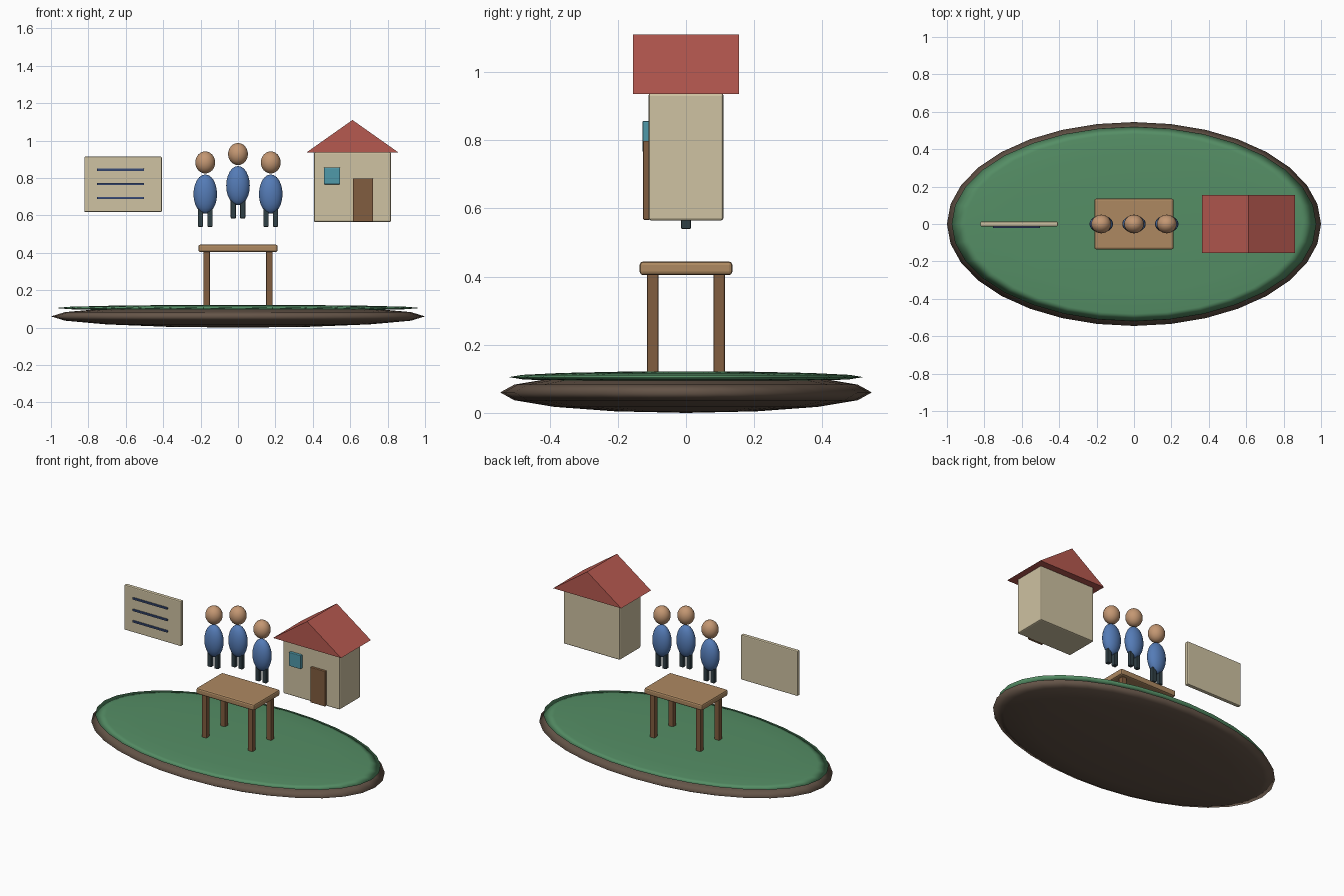
import bpy, bmesh
from mathutils import Matrix, Vector

if "Cube" in bpy.data.objects:
    bpy.data.objects.remove(bpy.data.objects["Cube"])


def material(name, rgb):
    m = bpy.data.materials.new(name)
    m.diffuse_color = (*rgb, 1)
    m.use_nodes = True
    m.node_tree.nodes["Principled BSDF"].inputs["Base Color"].default_value = m.diffuse_color
    return m


EARTH = material("earth", (0.13, 0.09, 0.065))
GRASS = material("grass", (0.09, 0.27, 0.13))
WOOD = material("light wood", (0.42, 0.25, 0.12))
DARK_WOOD = material("dark wood", (0.22, 0.11, 0.05))
CREAM = material("cream", (0.62, 0.54, 0.36))
RED = material("roof red", (0.47, 0.10, 0.08))
TEAL = material("glass teal", (0.08, 0.32, 0.40))
NAVY = material("ink navy", (0.04, 0.07, 0.18))
BLUE = material("cloth blue", (0.09, 0.20, 0.47))
SKIN = material("skin", (0.55, 0.31, 0.17))
SLATE = material("trouser slate", (0.03, 0.05, 0.06))


def finish(name, bm, mat, smooth=False):
    bmesh.ops.recalc_face_normals(bm, faces=bm.faces)
    for f in bm.faces:
        f.smooth = smooth
    mesh = bpy.data.meshes.new(name)
    bm.to_mesh(mesh)
    bm.free()
    mesh.materials.append(mat)
    ob = bpy.data.objects.new(name, mesh)
    bpy.context.collection.objects.link(ob)
    return ob


def box(name, x, y, z, mat, bevel=0.004):
    """Box from (min, max) ranges, with softened edges."""
    bm = bmesh.new()
    size = [r[1] - r[0] for r in (x, y, z)]
    centre = [(r[0] + r[1]) / 2 for r in (x, y, z)]
    bmesh.ops.create_cube(bm, size=1, matrix=Matrix.LocRotScale(None, None, Vector(size)))
    ob = finish(name, bm, mat)
    ob.location = centre
    if bevel:
        mod = ob.modifiers.new("soft edges", 'BEVEL')
        mod.width = bevel
        mod.segments = 2
    return ob


def ellipsoid(name, centre, radii, mat, segments=24, rings=12):
    bm = bmesh.new()
    bmesh.ops.create_uvsphere(bm, u_segments=segments, v_segments=rings, radius=1,
                              matrix=Matrix.LocRotScale(None, None, Vector(radii)))
    ob = finish(name, bm, mat, smooth=True)
    ob.location = centre
    return ob


# Oval ground: earth with a thin lawn on top
ellipsoid("earth_base", (0, 0, 0.06), (1, 0.545, 0.06), EARTH, 32, 8)
ellipsoid("lawn", (0, 0, 0.105), (0.975, 0.52, 0.017), GRASS, 32, 8)

# Table
box("table_top", (-0.212, 0.212), (-0.136, 0.136), (0.404, 0.444), WOOD, 0.01)
for sx in (-1, 1):
    for sy in (-1, 1):
        cx, cy = sx * 0.168, sy * 0.097
        box("table_leg", (cx - 0.017, cx + 0.017), (cy - 0.017, cy + 0.017),
            (0.11, 0.41), DARK_WOOD, 0.005)

# Three people, the middle one raised
for px, lift in ((-0.175, 0), (0, 0.045), (0.175, 0)):
    ellipsoid("head", (px, 0, 0.883 + lift), (0.053, 0.05, 0.059), SKIN)
    ellipsoid("torso", (px, 0, 0.714 + lift), (0.063, 0.046, 0.105), BLUE)
    for s in (-1, 1):
        cx = px + s * 0.025
        box("person_leg", (cx - 0.014, cx + 0.014), (-0.014, 0.014),
            (0.539 + lift, 0.66 + lift), SLATE)

# Notice board with three ruled lines
box("board", (-0.822, -0.407), (-0.013, 0.013), (0.618, 0.914), CREAM, 0.006)
for z in (0.693, 0.768, 0.844):
    box("board_line", (-0.755, -0.502), (-0.022, -0.01), (z - 0.006, z + 0.006), NAVY, 0.002)

# House
box("house_walls", (0.406, 0.818), (-0.11, 0.11), (0.564, 0.938), CREAM, 0.008)
box("door", (0.614, 0.722), (-0.126, -0.105), (0.566, 0.798), DARK_WOOD)
box("window", (0.459, 0.546), (-0.128, -0.105), (0.766, 0.856), TEAL)

# Gabled roof: triangle extruded along y
bm = bmesh.new()
gable = [bm.verts.new(p) for p in ((0.364, -0.155, 0.935), (0.86, -0.155, 0.935),
                                   (0.612, -0.155, 1.11))]
face = bm.faces.new(gable)
ext = bmesh.ops.extrude_face_region(bm, geom=[face], use_keep_orig=True)
bmesh.ops.translate(bm, vec=(0, 0.31, 0),
                    verts=[g for g in ext["geom"] if isinstance(g, bmesh.types.BMVert)])
finish("roof", bm, RED)
